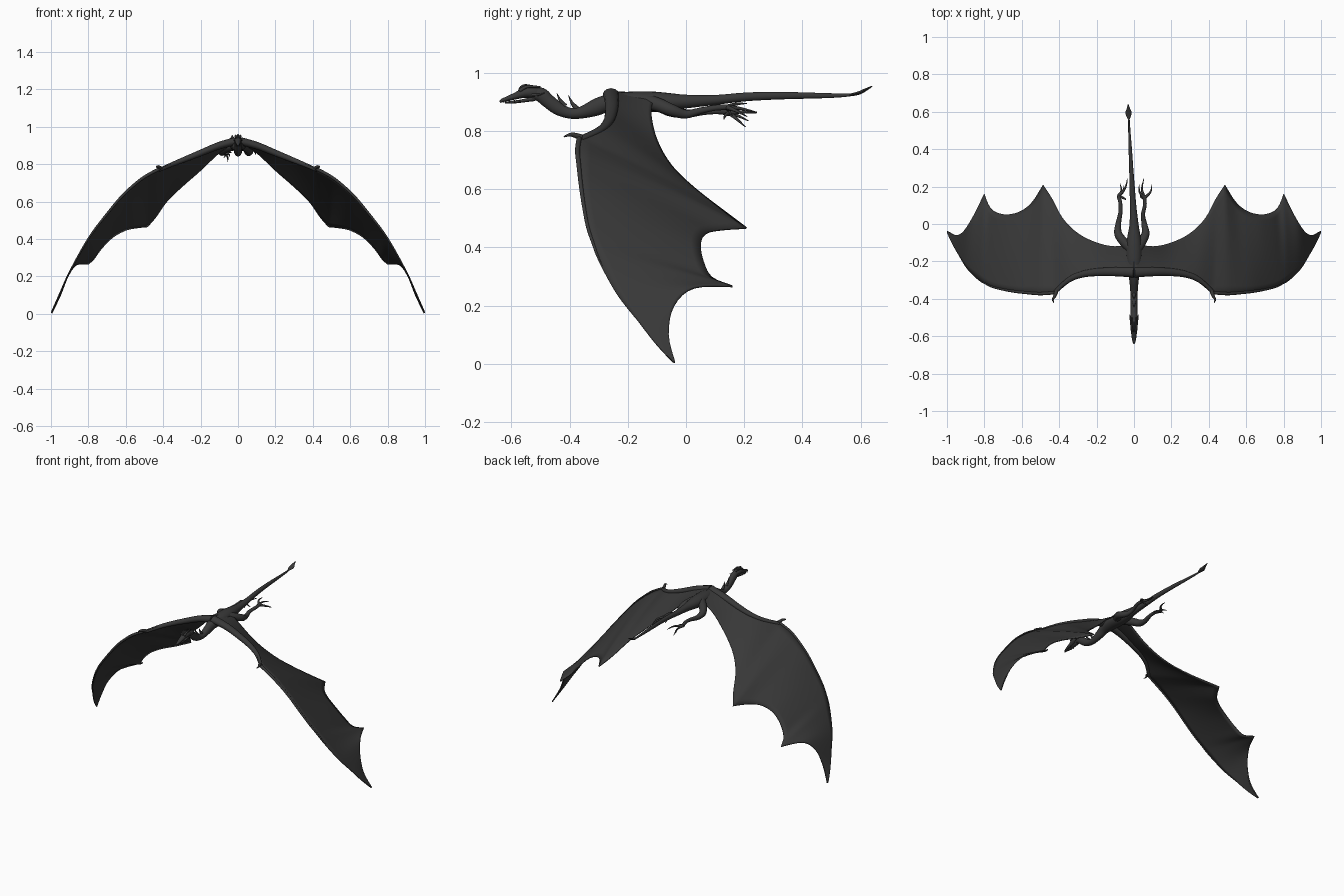
import bpy, math
from mathutils import Vector

hide = bpy.data.materials.new("charcoal_hide")
hide.diffuse_color = (0.04, 0.04, 0.04, 1)


def make(name, verts, faces):
    me = bpy.data.meshes.new(name)
    me.from_pydata([tuple(v) for v in verts], [], faces)
    me.validate()
    me.polygons.foreach_set("use_smooth", [True] * len(me.polygons))
    me.set_sharp_from_angle(angle=math.radians(60))
    me.materials.append(hide)
    ob = bpy.data.objects.new(name, me)
    bpy.context.scene.collection.objects.link(ob)
    return ob


def spline(pts, n):
    """Smooth curve through tuples of any length."""
    pts = [Vector(p) for p in pts]
    out = []
    for i in range(len(pts) - 1):
        p1, p2 = pts[i], pts[i + 1]
        p0, p3 = pts[max(i - 1, 0)], pts[min(i + 2, len(pts) - 1)]
        for k in range(n):
            t = k / n
            out.append(0.5 * (2 * p1 + (p2 - p0) * t + (2 * p0 - 5 * p1 + 4 * p2 - p3) * t * t
                              + (3 * p1 - p0 - 3 * p2 + p3) * t ** 3))
    return out + [pts[-1]]


def tube(name, pts, n=4, sides=12):
    """Tapered tube; each point is x, y, z, side radius, up radius."""
    path = spline(pts, n)
    pos = [Vector(p[:3]) for p in path]
    verts, faces = [], []
    for i, p in enumerate(path):
        d = (pos[min(i + 1, len(pos) - 1)] - pos[max(i - 1, 0)]).normalized()
        side = d.cross(Vector((0, 0, 1))).normalized()
        up = side.cross(d)
        for k in range(sides):
            a = 2 * math.pi * k / sides
            verts.append(pos[i] + side * math.cos(a) * max(p[3], 0.0006)
                         + up * math.sin(a) * max(p[4], 0.0006))
    for i in range(len(path) - 1):
        for k in range(sides):
            a, b = i * sides + k, i * sides + (k + 1) % sides
            faces.append((a, b, b + sides, a + sides))
    faces.append(tuple(range(sides))[::-1])
    faces.append(tuple(range(len(verts) - sides, len(verts))))
    return make(name, verts, faces)


def taper(name, pts, r0, r1=0.001):
    m = len(pts) - 1
    return tube(name, [(*p, r0 + (r1 - r0) * i / m, r0 + (r1 - r0) * i / m)
                       for i, p in enumerate(pts)], sides=8)


def mirror(ob):
    ob.modifiers.new("mirror", 'MIRROR').merge_threshold = 0.0005
    return ob


# Body, neck and tail: y, top z, bottom z, half width
profile = [(-0.53, .945, .908, .016), (-0.50, .95, .90, .020), (-0.475, .928, .88, .019),
           (-0.44, .900, .855, .018), (-0.40, .880, .843, .018), (-0.36, .884, .843, .020),
           (-0.31, .910, .852, .024), (-0.27, .925, .866, .030), (-0.20, .935, .868, .042),
           (-0.12, .936, .865, .042), (-0.06, .931, .870, .034), (0.0, .925, .878, .024),
           (0.1, .924, .890, .017), (0.2, .932, .902, .014), (0.3, .935, .908, .011),
           (0.4, .933, .911, .009), (0.5, .930, .914, .006), (0.56, .929, .919, .005),
           (0.60, .938, .927, .005), (0.638, .956, .951, .002)]
tube("body_neck_tail", [(-.03 * max(y, 0) / .6, y, (t + b) / 2, w, (t - b) / 2)
                        for y, t, b, w in profile], sides=20)

# Tail blade
tube("tail_blade", [(-.028, .555, .923, .003, .003), (-.029, .592, .931, .017, .005),
                    (-.030, .615, .942, .010, .004), (-.031, .64, .955, .001, .001)])

# Head: skull with upper jaw, and open lower jaw
tube("skull", [(0, -.495, .925, .014, .018), (0, -.525, .933, .020, .020),
               (0, -.555, .931, .019, .017), (0, -.585, .921, .015, .012),
               (0, -.615, .911, .011, .008), (0, -.632, .905, .007, .006),
               (0, -.64, .899, .002, .003)])
tube("lower_jaw", [(0, -.52, .912, .013, .009), (0, -.555, .905, .012, .006),
                   (0, -.59, .900, .009, .005), (0, -.622, .898, .003, .003)])
# Brow horns, cheek horns and teeth
for s, side in ((1, "right"), (-1, "left")):
    taper("brow_horn_" + side, [(s * .010, -.572, .938), (s * .012, -.55, .952),
                                (s * .012, -.525, .953), (s * .012, -.500, .951)], .007, .003)
    taper("cheek_horn_" + side, [(s * .014, -.53, .925), (s * .020, -.505, .925),
                                 (s * .022, -.485, .932)], .006)
    for i in range(4):
        y = -.625 + i * .018
        taper("tooth_%s_%d" % (side, i), [(s * (.005 + i * .002), y, .906),
                                          (s * (.005 + i * .002), y - .002, .896)], .003)
tube("brow_crest", [(0, -.574, .938, .004, .004), (0, -.562, .952, .005, .007),
                    (0, -.54, .953, .005, .007), (0, -.515, .946, .004, .004)])

# Neck spikes
for y, z in ((-.428, .885), (-.388, .877)):
    taper("neck_spike", [(0, y + .012, z), (0, y - .004, z + .02), (0, y - .016, z + .045)], .010)

# Wing membrane: matching points on leading and trailing edges, root to tip
lead = [(0, -.268, .934), (.1, -.265, .908), (.2, -.268, .868), (.28, -.28, .836),
        (.35, -.31, .808), (.42, -.372, .778), (.50, -.378, .735), (.57, -.373, .68),
        (.63, -.367, .622), (.69, -.357, .55), (.75, -.343, .475), (.79, -.325, .42),
        (.83, -.30, .355), (.89, -.24, .245), (.93, -.175, .16), (.97, -.105, .07),
        (.998, -.045, .006)]
trail = [(0, -.105, .928), (.1, -.12, .862), (.2, -.10, .768), (.30, -.05, .68),
         (.38, .03, .602), (.44, .14, .517), (.485, .208, .466), (.54, .12, .46),
         (.60, .07, .448), (.67, .05, .41), (.73, .06, .35), (.77, .09, .295),
         (.80, .16, .266), (.865, .03, .262), (.91, -.04, .2), (.95, -.06, .1),
         (.996, -.038, .004)]


def edge(pts, cuts):
    """Curve that keeps sharp corners at the given points."""
    out, marks = [], [0] + cuts + [len(pts) - 1]
    for a, b in zip(marks, marks[1:]):
        out += spline(pts[a:b + 1], 4)[:-1]
    return out + [Vector(pts[-1])]


L, T, N = edge(lead, [5]), edge(trail, [6, 12]), 12
verts, faces = [], []
for a, b in zip(L, T):
    normal = Vector((.5, 0, .85))
    for k in range(N + 1):
        t = k / N
        verts.append(a.lerp(b, t) + normal * .06 * (b - a).length * t * (1 - t) * min(1, a.x * 4))
for i in range(len(L) - 1):
    for k in range(N):
        q = i * (N + 1) + k
        faces.append((q, q + N + 1, q + N + 2, q + 1))
wings = make("wing_membranes", verts, faces)
sol = wings.modifiers.new("thickness", 'SOLIDIFY')
sol.thickness, sol.offset = .007, 0
mirror(wings)

# Wing arm, long finger and wrist claw along the leading edge
mirror(tube("wing_arms", [(p[0], p[1] + .010, p[2] - .008, .010 + .018 * (1 - i / 5),
                           .010 + .012 * (1 - i / 5)) for i, p in enumerate(lead[:6])]))
mirror(tube("wing_fingers", [(p[0], p[1] + .005, p[2] - .003, .009 - .0006 * i, .009 - .0006 * i)
                             for i, p in enumerate(lead[5:15])]))
mirror(taper("wrist_claws", [(.415, -.36, .778), (.425, -.388, .787), (.434, -.405, .786),
                             (.428, -.42, .780)], .011, .002))

# Legs trailing behind, each with three forward toes and a rear toe
legs = {
    "left": ([(-.02, -.13, .90), (-.06, -.09, .888), (-.085, -.05, .870), (-.084, 0, .860),
              (-.073, .06, .866), (-.073, .11, .868), (-.083, .15, .862)],
             [(-.035, .243, .862), (-.055, .205, .814), (-.075, .215, .835), (-.043, .13, .84)]),
    "right": ([(.02, -.13, .90), (.045, -.09, .888), (.062, -.05, .872), (.055, 0, .858),
               (.048, .05, .870), (.058, .10, .880), (.056, .14, .882)],
              [(.053, .243, .865), (.096, .21, .850), (.028, .21, .895), (.040, .16, .853)])}
radii = [.026, .024, .021, .015, .011, .010, .010]
for side, (path, toes) in legs.items():
    tube("leg_" + side, [(*p, r, r) for p, r in zip(path, radii)])
    ankle = Vector(path[-1])
    for i, tip in enumerate(toes):
        tip = Vector(tip)
        out = Vector((.012 if tip.x > ankle.x else -.012, -.004, .004))
        taper("toe_%s_%d" % (side, i), [ankle, ankle.lerp(tip, .5) + out, tip], .009, .0015)
